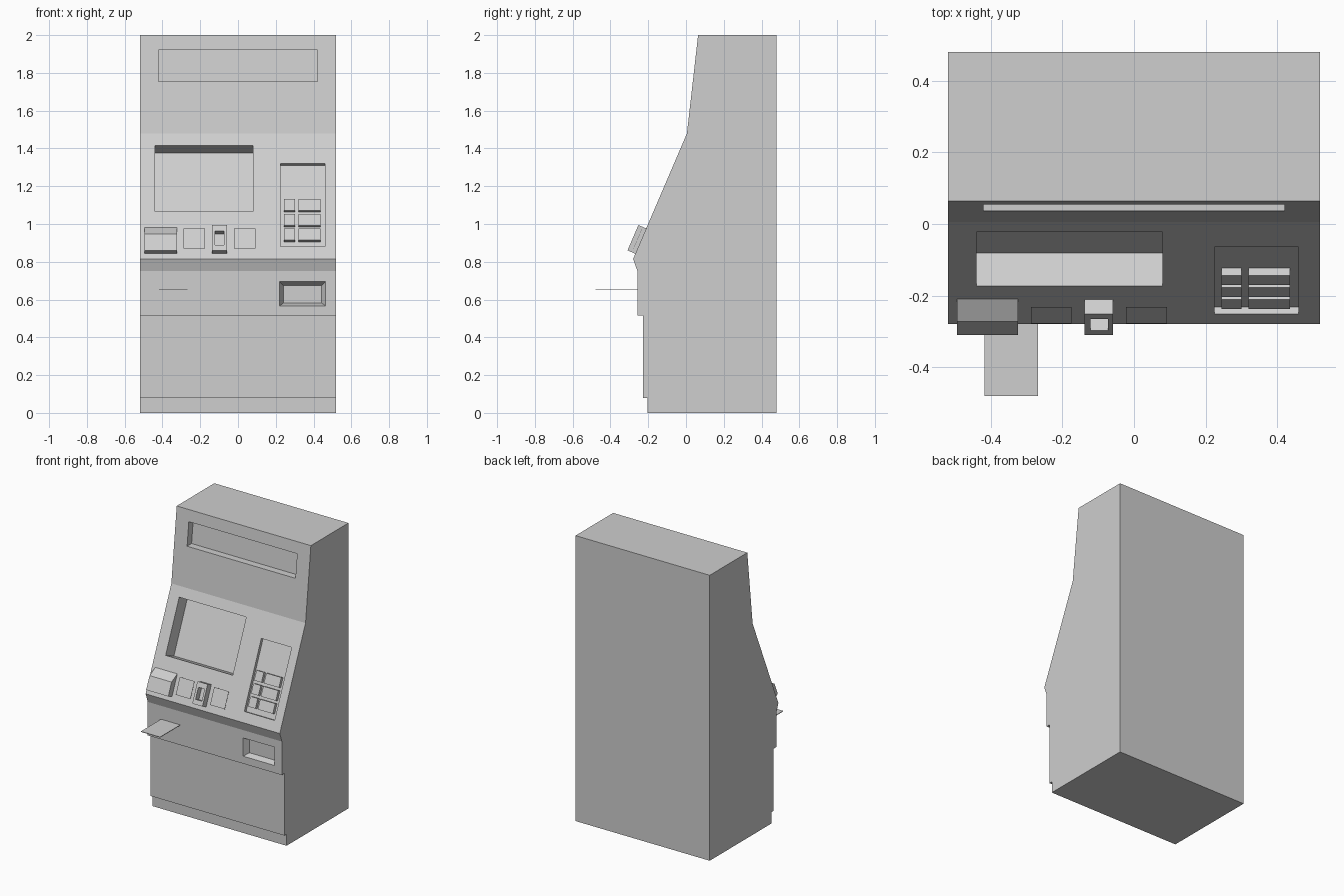
import bpy, bmesh
from mathutils import Vector

if "Cube" in bpy.data.objects:
    bpy.data.objects.remove(bpy.data.objects["Cube"])

grey = bpy.data.materials.new("light_grey")
grey.diffuse_color = (0.62, 0.62, 0.62, 1)
grey.use_nodes = True
grey.node_tree.nodes["Principled BSDF"].inputs["Base Color"].default_value = grey.diffuse_color


def make(name, verts, faces):
    mesh = bpy.data.meshes.new(name)
    mesh.from_pydata(verts, [], faces)
    bm = bmesh.new()
    bm.from_mesh(mesh)
    bmesh.ops.recalc_face_normals(bm, faces=bm.faces)
    bm.to_mesh(mesh)
    bm.free()
    mesh.materials.append(grey)
    ob = bpy.data.objects.new(name, mesh)
    bpy.context.collection.objects.link(ob)
    return ob


def prism(name, x0, x1, profile):
    """Extrude a (y, z) profile from x0 to x1."""
    n = len(profile)
    verts = [(x, y, z) for x in (x0, x1) for y, z in profile]
    faces = [tuple(range(n)), tuple(range(2 * n - 1, n - 1, -1))]
    faces += [(i, (i + 1) % n, n + (i + 1) % n, n + i) for i in range(n)]
    return make(name, verts, faces)


def cut(target, cutter):
    mod = target.modifiers.new("cut", 'BOOLEAN')
    mod.operation = 'DIFFERENCE'
    mod.solver = 'EXACT'
    mod.object = cutter
    bpy.context.view_layer.objects.active = target
    bpy.ops.object.modifier_apply(modifier=mod.name)
    bpy.data.objects.remove(cutter)


# sloped console: s runs up the slope, n runs outward from it
BASE = Vector((-0.28, 0.815))
UP = Vector((0.005, 1.48)) - BASE
UP.normalize()
OUT = Vector((-UP.y, UP.x))


def on_slope(s, n):
    return tuple(BASE + UP * s + OUT * n)


def slope_box(name, x0, x1, s0, s1, n0, n1):
    return prism(name, x0, x1, [on_slope(s0, n0), on_slope(s0, n1),
                                on_slope(s1, n1), on_slope(s1, n0)])


# cabinet
cabinet = prism("cabinet", -0.52, 0.52, [
    (0.48, 0), (-0.205, 0), (-0.205, 0.08), (-0.228, 0.08), (-0.228, 0.515),
    (-0.257, 0.515), (-0.257, 0.75), (-0.28, 0.815), (0.005, 1.48),
    (0.064, 2), (0.48, 2)])


# header sign recess
def header_y(z):
    return 0.005 + 0.059 * (z - 1.48) / 0.52


cut(cabinet, prism("header_cutter", -0.42, 0.42, [
    (-0.1, 1.755), (-0.1, 1.92), (header_y(1.92) + 0.05, 1.92),
    (header_y(1.755) + 0.05, 1.755)]))

# screen and keypad recesses
cut(cabinet, slope_box("screen_cutter", -0.44, 0.08, 0.272, 0.653, -0.1, 0.1))
cut(cabinet, slope_box("keypad_cutter", 0.225, 0.46, 0.071, 0.549, -0.022, 0.1))

# cash slot with bevelled sides
rings = []
for t in (-1, 1):        # frustum runs through the front wall at its middle
    g, y = 0.021 * t, -0.257 + 0.04 * t
    rings += [(0.22 + g, y, 0.567 + g * 0.7), (0.464 - g, y, 0.567 + g * 0.7),
              (0.464 - g, y, 0.695 - g), (0.22 + g, y, 0.695 - g)]
cut(cabinet, make("slot_cutter", rings, [
    (0, 1, 2, 3), (7, 6, 5, 4)] +
    [(i, (i + 1) % 4, 4 + (i + 1) % 4, 4 + i) for i in range(4)]))

# keypad keys
for row, s in enumerate((0.108, 0.193, 0.279)):
    for col, (x0, x1) in enumerate(((0.244, 0.301), (0.32, 0.436))):
        slope_box(f"key_{row}_{col}", x0, x1, s, s + 0.067, -0.024, 0)

# receipt housing with sloping top
prism("receipt_housing", -0.495, -0.324, [
    on_slope(0.03, -0.005), on_slope(0.03, 0.045),
    on_slope(0.124, 0.045), on_slope(0.186, -0.005)])

# card reader with opening
reader = slope_box("card_reader", -0.138, -0.059, 0.03, 0.176, -0.005, 0.045)
cut(reader, slope_box("reader_cutter", -0.121, -0.073, 0.062, 0.141, 0.005, 0.1))

# flat plates standing just off the console
for name, x0 in (("left_plate", -0.288), ("right_plate", -0.022)):
    slope_box(name, x0, x0 + 0.114, 0.051, 0.168, 0.019, 0.02)

# thin tray
prism("tray", -0.417, -0.268, [
    (-0.25, 0.652), (-0.48, 0.652), (-0.48, 0.656), (-0.25, 0.656)])
